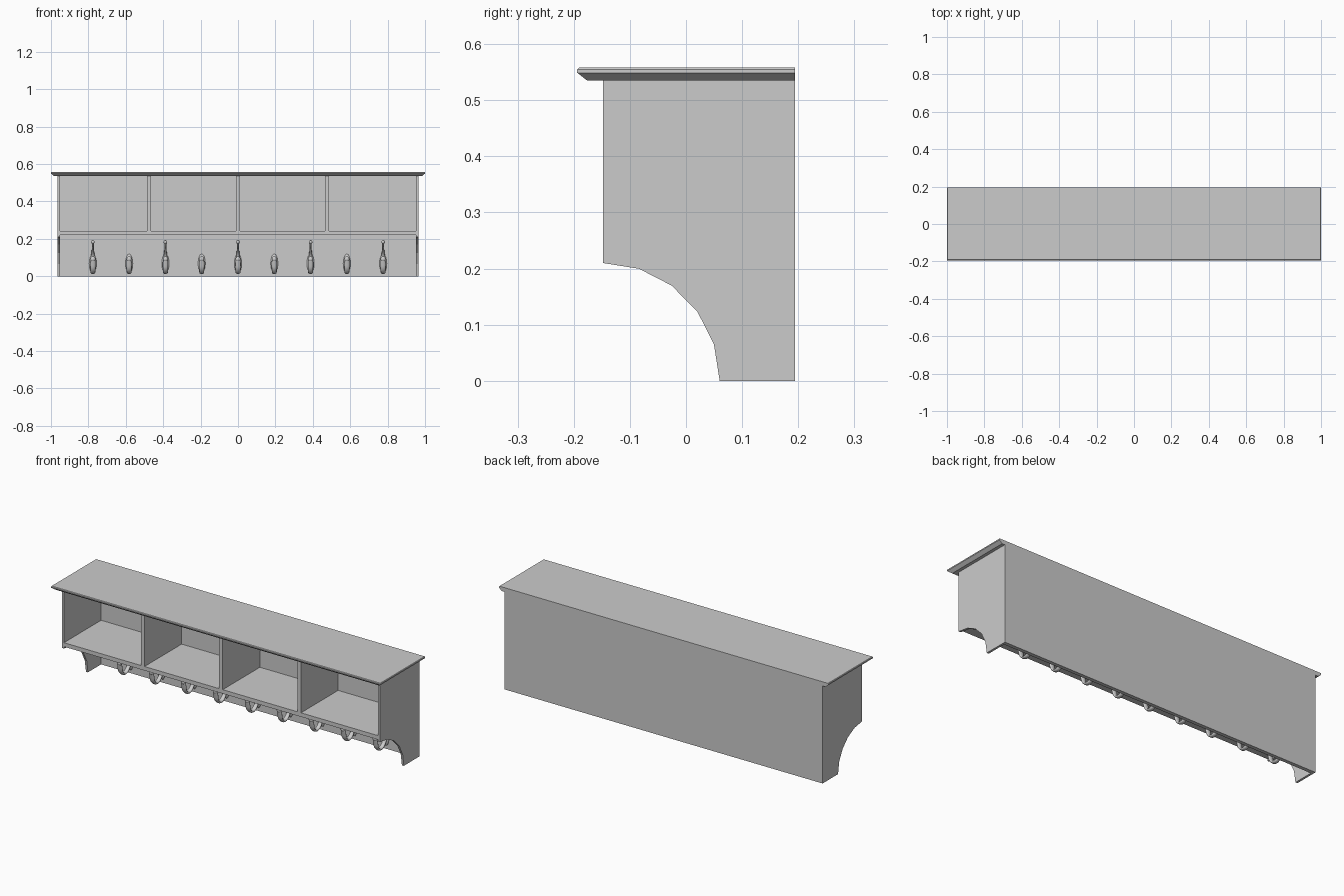
import bpy, bmesh, math
from mathutils import Vector

if "Cube" in bpy.data.objects:
    bpy.data.objects.remove(bpy.data.objects["Cube"])

BACK, FRONT = 0.194, -0.148      # carcass depth limits
PANEL = 0.174                    # front face of the back panel


def make_object(name, bm, smooth=False):
    bmesh.ops.recalc_face_normals(bm, faces=bm.faces[:])
    mesh = bpy.data.meshes.new(name)
    bm.to_mesh(mesh)
    bm.free()
    for p in mesh.polygons:
        p.use_smooth = smooth
    return place(name, mesh)


def place(name, mesh, x=0.0):
    ob = bpy.data.objects.new(name, mesh)
    ob.location.x = x
    bpy.context.collection.objects.link(ob)
    return ob


def loft(bm, rings):
    """Skin a list of closed point rings and cap both ends."""
    vs = [[bm.verts.new(p) for p in r] for r in rings]
    n = len(vs[0])
    for a, b in zip(vs, vs[1:]):
        for i in range(n):
            bm.faces.new((a[i], a[(i + 1) % n], b[(i + 1) % n], b[i]))
    bm.faces.new(vs[0])
    bm.faces.new(vs[-1])


def box(name, x0, x1, y0, y1, z0, z1):
    bm = bmesh.new()
    loft(bm, [[(x0, y0, z), (x1, y0, z), (x1, y1, z), (x0, y1, z)] for z in (z0, z1)])
    return make_object(name, bm)


def sweep(bm, path, sides=12, steps=4):
    """Elliptical tube in the yz plane; path rows are (y, z, half width, half thickness)."""
    pts = [Vector(p) for p in path]
    fine = []
    for i in range(len(pts) - 1):
        p0, p1, p2, p3 = pts[max(i - 1, 0)], pts[i], pts[i + 1], pts[min(i + 2, len(pts) - 1)]
        for s in range(steps):
            t = s / steps
            fine.append(0.5 * (2 * p1 + (p2 - p0) * t + (2 * p0 - 5 * p1 + 4 * p2 - p3) * t * t
                               + (3 * p1 - p0 - 3 * p2 + p3) * t ** 3))
    fine.append(pts[-1])
    rings = []
    for i, p in enumerate(fine):
        a, b = fine[max(i - 1, 0)], fine[min(i + 1, len(fine) - 1)]
        d = Vector((b[0] - a[0], b[1] - a[1])).normalized()
        ring = []
        for k in range(sides):
            ang = 2 * math.pi * k / sides
            u, w = p[2] * math.cos(ang), p[3] * math.sin(ang)
            ring.append((u, p[0] - d.y * w, p[1] + d.x * w))
        rings.append(ring)
    loft(bm, rings)


def ball(bm, center, radii):
    new = bmesh.ops.create_uvsphere(bm, u_segments=14, v_segments=8, radius=1)["verts"]
    for v in new:
        v.co = Vector(c + r * q for c, r, q in zip(center, radii, v.co))


# Top board with moulded front and side edges, flush at the back
bm = bmesh.new()
rings = []
for z, inset in ((0.535, 0.018), (0.546, 0.004), (0.549, 0.0), (0.555, 0.0), (0.558, 0.003)):
    x, y = 1 - inset, -0.194 + inset
    rings.append([(-x, y, z), (x, y, z), (x, BACK, z), (-x, BACK, z)])
loft(bm, rings)
make_object("top_board", bm)

# Side panels with the faceted quarter-round cutout
profile = [(BACK, 0), (BACK, 0.536), (FRONT, 0.536)]
for i in range(6):
    a = math.radians(90 - 18 * i)
    profile.append((FRONT + 0.208 * math.cos(a), 0.21 * math.sin(a)))
for name, sx in (("left_side", -1), ("right_side", 1)):
    bm = bmesh.new()
    loft(bm, [[(sx * x, y, z) for y, z in profile] for x in (0.953, 0.965)])
    make_object(name, bm)

# Back panel, cubby floor and dividers
box("back_panel", -0.953, 0.953, PANEL, BACK, 0, 0.536)
box("cubby_floor", -0.953, 0.953, FRONT, PANEL, 0.22, 0.242)
for i, x in enumerate((-0.475, 0, 0.475)):
    box(f"divider_{i + 1}", x - 0.011, x + 0.011, FRONT, PANEL, 0.242, 0.536)


# Coat hooks: oval plate and J arm, the tall ones with an upper prong
def hook_bmesh(tall):
    bm = bmesh.new()
    ball(bm, (0, PANEL, 0.068), (0.02, 0.009, 0.052))
    sweep(bm, [(0.170, 0.075, 0.010, 0.007), (0.160, 0.045, 0.011, 0.007),
               (0.138, 0.023, 0.012, 0.007), (0.112, 0.021, 0.013, 0.007),
               (0.092, 0.040, 0.014, 0.007), (0.084, 0.070, 0.015, 0.007),
               (0.080, 0.090, 0.012, 0.007)])
    ball(bm, (0, 0.080, 0.092), (0.014, 0.010, 0.014))
    if tall:
        sweep(bm, [(0.172, 0.085, 0.011, 0.007), (0.163, 0.115, 0.009, 0.006),
                   (0.142, 0.140, 0.006, 0.006), (0.122, 0.160, 0.005, 0.005),
                   (0.112, 0.182, 0.005, 0.005)])
        ball(bm, (0, 0.111, 0.183), (0.010, 0.010, 0.010))
    return bm


meshes = {}
for i in range(9):
    kind = "tall_hook" if i % 2 == 0 else "short_hook"
    x = (i - 4) * 0.194
    if kind not in meshes:
        ob = make_object(kind, hook_bmesh(kind == "tall_hook"), smooth=True)
        ob.location.x = x
        meshes[kind] = ob.data
    else:
        place(kind, meshes[kind], x)
